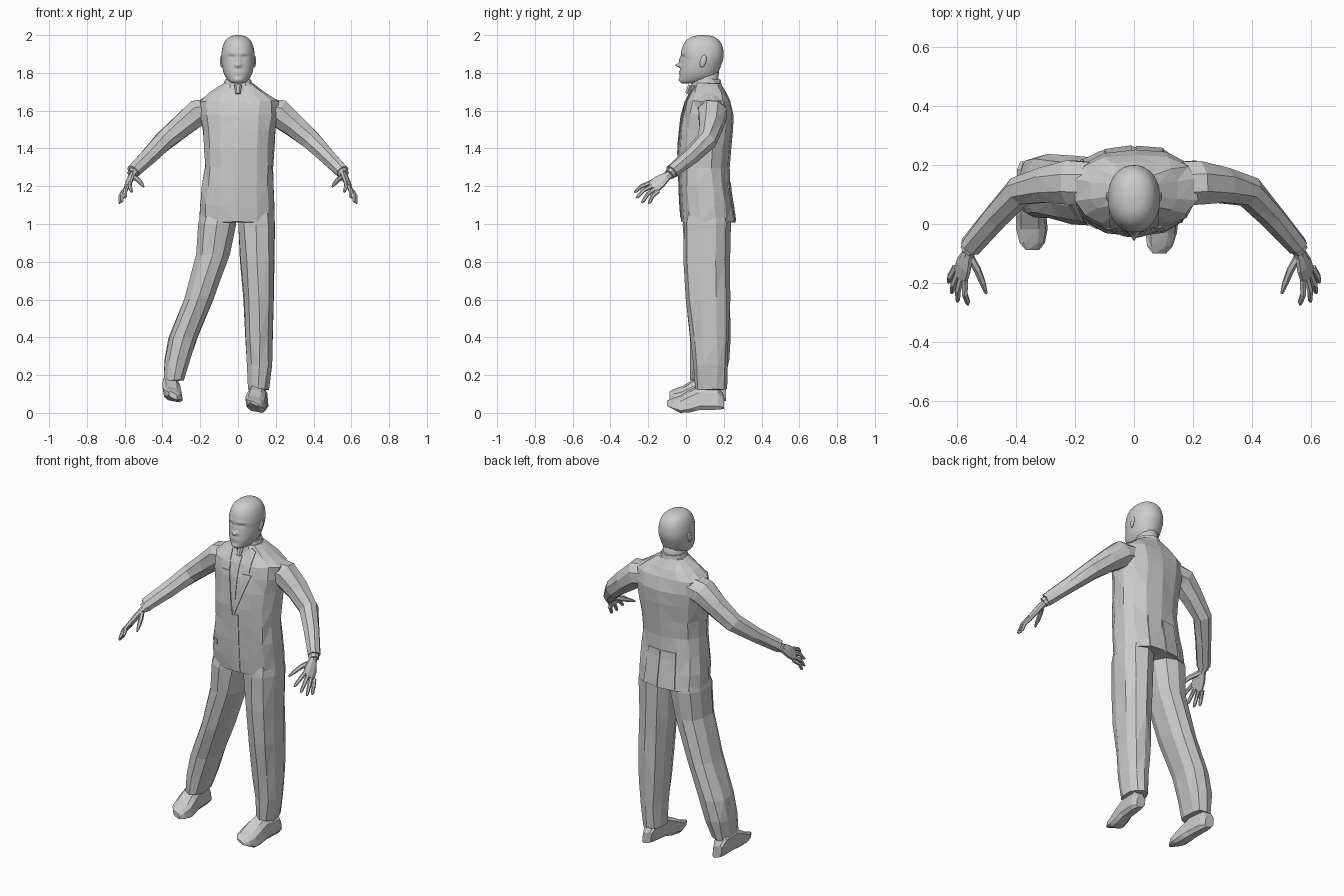
import bpy, bmesh, math, random
from mathutils import Vector
from mathutils.bvhtree import BVHTree

if "Cube" in bpy.data.objects:
    bpy.data.objects.remove(bpy.data.objects["Cube"])

random.seed(4)
grey = bpy.data.materials.new("light grey")
grey.diffuse_color = (0.6, 0.6, 0.6, 1)
grey.use_nodes = True
grey.node_tree.nodes["Principled BSDF"].inputs["Base Color"].default_value = grey.diffuse_color


def finish(name, bm, smooth=False):
    bmesh.ops.recalc_face_normals(bm, faces=bm.faces)
    me = bpy.data.meshes.new(name)
    bm.to_mesh(me)
    bm.free()
    ob = bpy.data.objects.new(name, me)
    bpy.context.collection.objects.link(ob)
    me.materials.append(grey)
    for p in me.polygons:
        p.use_smooth = smooth
    return ob


def loft(name, rings, smooth=False, jitter=0.0, tris=False):
    """Skin a list of equal closed rings and cap both ends."""
    bm = bmesh.new()
    n = len(rings[0])
    vs = [[bm.verts.new(Vector(p) + Vector([random.uniform(-jitter, jitter) for _ in range(3)]))
           for p in r] for r in rings]
    for a, b in zip(vs, vs[1:]):
        for i in range(n):
            j = (i + 1) % n
            bm.faces.new((a[i], a[j], b[j], b[i]))
    bm.faces.new(vs[0])
    bm.faces.new(vs[-1])
    if tris:
        bmesh.ops.triangulate(bm, faces=[f for f in bm.faces if len(f.verts) == 4])
    return finish(name, bm, smooth)


def oval(n, power=2.0, phase=0.0):
    """Unit superellipse outline."""
    out = []
    for i in range(n):
        a = 2 * math.pi * i / n + phase
        c, s = math.cos(a), math.sin(a)
        out.append((math.copysign(abs(c) ** (2 / power), c), math.copysign(abs(s) ** (2 / power), s)))
    return out


def level(z, cx, hw, yf, yb, shape):
    """Horizontal ring from half width, front y and back y."""
    return [Vector((cx + hw * u, (yf + yb) / 2 + (yb - yf) / 2 * v, z)) for u, v in shape]


def tube(name, pts, n=8, ref=(0, 1, 0), s=1, jitter=0.0, tris=False):
    """Tube through (x, y, z, ra, rb); ra lies along ref, s mirrors x."""
    P = [Vector(p[:3]) for p in pts]
    rings = []
    for i, p in enumerate(pts):
        t = (P[min(i + 1, len(P) - 1)] - P[max(i - 1, 0)]).normalized()
        u = Vector(ref)
        u = (u - t * u.dot(t)).normalized()
        v = t.cross(u)
        ring = [P[i] + u * p[3] * a + v * p[4] * b for a, b in oval(n, 2, math.pi / n)]
        rings.append([Vector((s * q.x, q.y, q.z)) for q in ring])
    return loft(name, rings, jitter=jitter, tris=tris)


# Jacket body: z, centre x, half width, front y, back y
body = [(1.01, -.007, .203, -.022, .262), (1.1, -.004, .2, -.032, .25), (1.2, 0, .193, -.038, .235),
        (1.3, .004, .183, -.042, .228), (1.4, .005, .188, -.043, .236), (1.5, .005, .195, -.035, .25),
        (1.58, .005, .208, -.024, .252), (1.65, .005, .212, -.005, .235), (1.695, .002, .15, .02, .215),
        (1.745, 0, .078, .04, .185)]
shape = oval(14, 2.5, math.pi / 14)
jacket = loft("jacket", [level(*b, shape) for b in body], jitter=.004, tris=True)
bpy.context.view_layer.update()
tree = BVHTree.FromObject(jacket, bpy.context.evaluated_depsgraph_get())


def strip(name, left, right, n=8, side=-1, lift=.005):
    """Thin cloth plate laid on the jacket between two x-z edge lines."""
    bm = bmesh.new()
    grid = []
    for i in range(n + 1):
        k = i / n
        row = []
        for w in (0, .5, 1):
            l = Vector(left[0]).lerp(Vector(left[1]), k)
            r = Vector(right[0]).lerp(Vector(right[1]), k)
            q = l.lerp(r, w)
            hit = tree.ray_cast(Vector((q.x, side * 2, q.y)), Vector((0, -side, 0)))[0]
            y = hit.y if hit else .04
            row.append((bm.verts.new((q.x, y + side * lift, q.y)),
                        bm.verts.new((q.x, y - side * .003, q.y))))
        grid.append(row)
    for a, b in zip(grid, grid[1:]):
        for j in (0, 1):
            bm.faces.new((a[j][0], a[j + 1][0], b[j + 1][0], b[j][0]))
        for j in (0, 2):
            bm.faces.new((a[j][0], a[j][1], b[j][1], b[j][0]))
    for row in (grid[0], grid[-1]):
        for j in (0, 1):
            bm.faces.new((row[j][0], row[j + 1][0], row[j + 1][1], row[j][1]))
    return finish(name, bm)


# Lapels, tie, front edge, pocket flap and back vent
for s, nm in ((-1, "right"), (1, "left")):
    strip(nm + "_lapel_lower", [(s * .095, 1.6), (-.006 + s * .008, 1.35)],
          [(s * .042, 1.6), (-.006, 1.35)])
    strip(nm + "_lapel_upper", [(s * .085, 1.72), (s * .08, 1.61)],
          [(s * .06, 1.735), (s * .042, 1.6)], 4)
    strip(nm + "_back_vent", [(s * .09, 1.22), (s * .1, 1.015)],
          [(s * .006, 1.22), (s * .008, 1.015)], 5, 1)
strip("tie", [(-.016, 1.69), (-.018, 1.45)], [(.016, 1.69), (.01, 1.45)], 6, -1, .004)
strip("front_edge", [(-.012, 1.36), (-.014, 1.04)], [(.03, 1.36), (.03, 1.02)], 7, -1, .004)
strip("pocket_flap", [(-.185, 1.165), (-.18, 1.14)], [(-.125, 1.165), (-.125, 1.14)], 1)

# Neck, shirt collar, tie knot
ring12 = oval(12)
loft("neck", [level(1.70, 0, .066, .035, .175, ring12), level(1.76, 0, .062, .038, .172, ring12),
              level(1.83, 0, .06, .03, .175, ring12)], smooth=True)
loft("shirt_collar", [level(1.70, 0, .085, .02, .195, ring12), level(1.765, 0, .069, .035, .183, ring12)])
tube("tie_knot", [(0, .022, 1.735, .012, .02), (0, .006, 1.69, .012, .013)], 6)

# Head: z, half width, front y, back y
skull = [(2.0, .008, .08, .1), (1.993, .04, .035, .143), (1.972, .066, .002, .175), (1.94, .081, -.018, .193),
         (1.9, .088, -.026, .199), (1.87, .088, -.024, .196), (1.84, .085, -.027, .186),
         (1.80, .076, -.032, .17), (1.772, .062, -.033, .15), (1.752, .044, -.03, .1),
         (1.744, .02, -.018, .05)]
# Face features: x, z, push in y, spread in x, spread in z
face = [(0, 1.84, -.03, .011, .010), (0, 1.866, -.014, .008, .018), (.03, 1.904, -.006, .02, .006),
        (.033, 1.884, .012, .014, .008), (.034, 1.882, -.006, .007, .005), (0, 1.809, -.008, .02, .005),
        (0, 1.796, -.007, .017, .004), (0, 1.764, -.007, .018, .01), (.016, 1.838, -.006, .005, .006)]
rings = []
head_shape = oval(44, 2.15)
for i in range(len(skull) - 1):
    p = [skull[min(max(i + k, 0), len(skull) - 1)] for k in (-1, 0, 1, 2)]
    for j in range(5):
        t = j / 5
        z, hw, yf, yb = [.5 * (2 * b + (c - a) * t + (2 * a - 5 * b + 4 * c - d) * t * t
                               + (3 * b - a - 3 * c + d) * t ** 3) for a, b, c, d in zip(*p)]
        ring = level(z, 0, hw, yf, yb, head_shape)
        for v in ring:
            if v.y < (yf + yb) / 2 - .02:
                x0 = abs(v.x)
                v.y += sum(f[2] * math.exp(-((x0 - f[0]) / f[3]) ** 2 - ((z - f[1]) / f[4]) ** 2) for f in face)
        rings.append(ring)
rings.append(level(*skull[-1][:1], 0, *skull[-1][1:], head_shape))
loft("head", rings, smooth=True)

for s, nm in ((-1, "right"), (1, "left")):
    # Ear
    bm = bmesh.new()
    bmesh.ops.create_uvsphere(bm, u_segments=10, v_segments=8, radius=1)
    for v in bm.verts:
        x, y, z = v.co
        v.co = (s * (.086 + .009 * x + .004 * y), .09 + .018 * y + .006 * z, 1.862 + .033 * z)
    finish(nm + "_ear", bm, True)

    # Sleeve and shirt cuff
    tube(nm + "_sleeve", [(.14, .135, 1.6, .08, .07), (.215, .14, 1.588, .08, .078), (.30, .132, 1.518, .066, .064),
                          (.39, .11, 1.442, .053, .054), (.47, .025, 1.36, .044, .046),
                          (.555, -.075, 1.277, .036, .038)], 8, s=s, jitter=.003, tris=True)
    tube(nm + "_cuff", [(.535, -.055, 1.293, .029, .029), (.562, -.088, 1.262, .029, .029)], 8, s=s)

    # Hand: palm, four fingers, thumb
    across = Vector((.045, .06, -.06))
    tube(nm + "_palm", [(.55, -.075, 1.272, .023, .018), (.564, -.105, 1.25, .026, .018),
                        (.576, -.14, 1.224, .04, .017), (.588, -.178, 1.192, .041, .013)],
         8, across, s)
    tips = [(.562, -.274, 1.168), (.598, -.264, 1.138), (.618, -.235, 1.113), (.628, -.198, 1.108)]
    for k, tip in enumerate(tips):
        base = Vector((.588, -.168, 1.197)) + across * (k - 1.5) * .24
        tip = Vector(tip)
        mid = base.lerp(tip, .5) + Vector((.006, -.006, .006))
        tube("%s_finger_%d" % (nm, k + 1), [(*base, .012, .012), (*mid, .011, .011),
             (*base.lerp(tip, .88), .009, .009), (*tip, .004, .004)], 6, across, s)
    tube(nm + "_thumb", [(.556, -.11, 1.25, .015, .014), (.53, -.155, 1.235, .014, .013),
                         (.512, -.2, 1.215, .011, .011), (.5, -.235, 1.198, .005, .005)], 6, across, s)

# Trouser legs: z, centre x, half width, front y, back y
leg_shape = oval(10, 2.4, math.pi / 10)
legs = {
    "left": [(1.08, .095, .09, 0, .23), (1.0, .099, .1, -.015, .235), (.8, .103, .093, -.01, .23),
             (.6, .11, .083, 0, .232), (.4, .112, .074, .025, .225), (.25, .114, .066, .042, .222),
             (.125, .108, .056, .05, .215)],
    "right": [(1.08, -.1, .09, 0, .23), (1.0, -.11, .104, -.015, .238), (.84, -.132, .09, -.01, .228),
              (.6, -.208, .082, .0, .232), (.4, -.29, .078, .02, .235), (.28, -.322, .07, .02, .23),
              (.17, -.343, .055, .025, .205)]}
# Shoes: y, centre x, half width, bottom z, top z
shoe = [(.2, .118, .03, .025, .09), (.17, .118, .042, .02, .14), (.07, .108, .045, .018, .145),
        (.02, .1, .05, .006, .12), (-.03, .092, .052, .004, .088), (-.075, .088, .042, .028, .072),
        (-.1, .086, .022, .042, .058)]
shoe_shape = oval(8, 3.5, math.pi / 8)
for nm, rows in legs.items():
    loft(nm + "_trouser_leg", [level(*r, leg_shape) for r in rows], jitter=.004, tris=True)
    rs = []
    for y, cx, hw, z0, z1 in shoe:
        if nm == "right":
            cx, y, z0, z1 = -.348 + (.1 - cx) * .3, y + .012, z0 * .4 + .058, z1 + .05
        rs.append([Vector((cx + hw * (u - .12 * v), y, (z0 + z1) / 2 + (z1 - z0) / 2 * v - .01 * u))
                   for u, v in shoe_shape])
    loft(nm + "_shoe", rs, tris=True)
